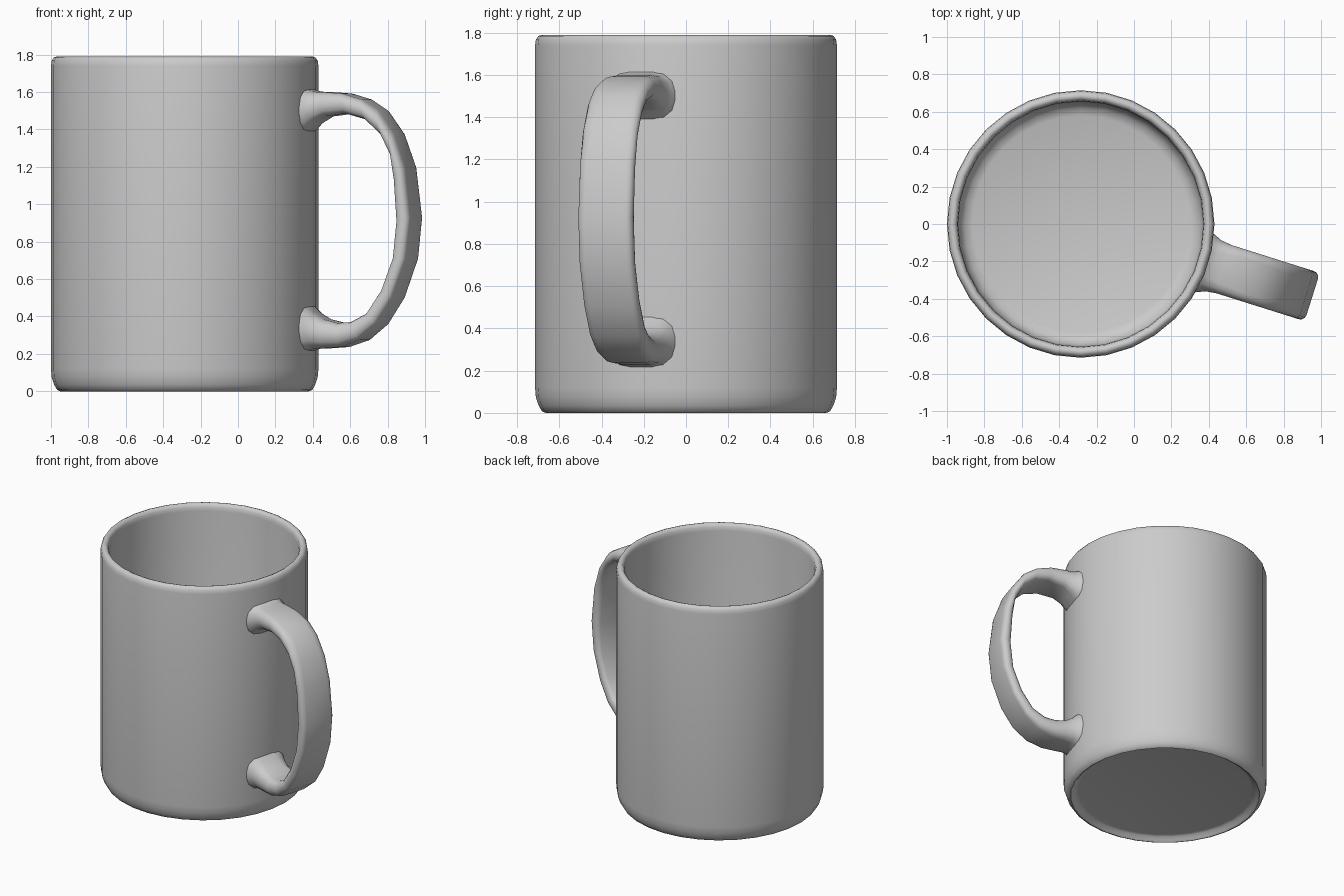
import bpy, bmesh, math
from mathutils import Vector

cube = bpy.data.objects.get("Cube")
if cube:
    bpy.data.objects.remove(cube, do_unlink=True)

CENTRE_X = -0.285
HANDLE_ANGLE = math.radians(-17.5)

glaze = bpy.data.materials.new("grey_glaze")
glaze.use_nodes = True
GREY = (0.6, 0.6, 0.6, 1)
glaze.diffuse_color = GREY
glaze.node_tree.nodes["Principled BSDF"].inputs["Base Color"].default_value = GREY


def add_loft(name, rings, closed=False, angle=0.0):
    """Skin a list of equal-sized point rings and cap both ends."""
    bm = bmesh.new()
    loops = [[bm.verts.new(p) for p in ring] for ring in rings]
    n = len(loops[0])
    for a, b in zip(loops, loops[1:]):
        for i in range(n):
            j = (i + 1) % n
            bm.faces.new((a[i], a[j], b[j], b[i]))
    bm.faces.new(loops[0])
    bm.faces.new(loops[-1])
    bmesh.ops.recalc_face_normals(bm, faces=bm.faces)
    mesh = bpy.data.meshes.new(name)
    bm.to_mesh(mesh)
    bm.free()
    mesh.materials.append(glaze)
    obj = bpy.data.objects.new(name, mesh)
    bpy.context.collection.objects.link(obj)
    obj.location.x = CENTRE_X
    obj.rotation_euler.z = angle
    bpy.ops.object.select_all(action='DESELECT')
    obj.select_set(True)
    bpy.context.view_layer.objects.active = obj
    bpy.ops.object.shade_smooth_by_angle(angle=math.radians(50))
    return obj


# Mug body: recessed base, foot ring, outer wall, rounded rim, inner wall, floor
profile = [(0.61, 0.035), (0.635, 0.03), (0.65, 0.01), (0.665, 0.0), (0.682, 0.008),
           (0.698, 0.035), (0.711, 0.075), (0.715, 0.12), (0.715, 1.74),
           (0.711, 1.768), (0.70, 1.784), (0.685, 1.79), (0.67, 1.784),
           (0.66, 1.768), (0.656, 1.74), (0.656, 0.17), (0.645, 0.125),
           (0.62, 0.095), (0.58, 0.08)]
SIDES = 32


def circle(r, z):
    turns = [math.tau * i / SIDES for i in range(SIDES)]
    return [Vector((r * math.cos(t), r * math.sin(t), z)) for t in turns]


add_loft("mug_body", [circle(r, z) for r, z in profile])

# Handle: each station is outer radius, outer height, inner radius, inner height, width
stations = [
    (0.68, 1.63, 0.68, 1.37, 0.34), (0.715, 1.612, 0.715, 1.395, 0.31),
    (0.745, 1.602, 0.745, 1.43, 0.285), (0.80, 1.60, 0.81, 1.47, 0.27),
    (0.91, 1.592, 0.93, 1.485, 0.27), (1.02, 1.56, 1.04, 1.455, 0.27),
    (1.11, 1.505, 1.13, 1.37, 0.27), (1.20, 1.38, 1.185, 1.26, 0.27),
    (1.265, 1.20, 1.205, 1.13, 0.27), (1.298, 0.93, 1.22, 0.91, 0.27),
    (1.275, 0.71, 1.20, 0.71, 0.27), (1.20, 0.50, 1.135, 0.54, 0.27),
    (1.11, 0.36, 1.05, 0.415, 0.27), (1.01, 0.275, 0.96, 0.37, 0.27),
    (0.90, 0.237, 0.88, 0.365, 0.27), (0.80, 0.23, 0.80, 0.385, 0.27),
    (0.745, 0.228, 0.745, 0.42, 0.285), (0.715, 0.22, 0.715, 0.45, 0.31),
    (0.68, 0.20, 0.68, 0.48, 0.34)]


def section(ro, zo, ri, zi, width):
    """Rounded rectangle spanning the outer and inner edge of the handle."""
    outer, inner = Vector((ro, 0, zo)), Vector((ri, 0, zi))
    middle, half = (outer + inner) / 2, (outer - inner) / 2
    radius = half.length * 0.85
    ring = []
    for quarter, (sy, sh) in enumerate([(1, 1), (-1, 1), (-1, -1), (1, -1)]):
        for step in range(4):
            t = math.pi / 2 * (quarter + step / 3)
            y = sy * (width / 2 - radius) + radius * math.cos(t)
            h = sh * 0.15 + 0.85 * math.sin(t)
            ring.append(middle + half * h + Vector((0, y, 0)))
    return ring


add_loft("handle", [section(*s) for s in stations], angle=HANDLE_ANGLE)
